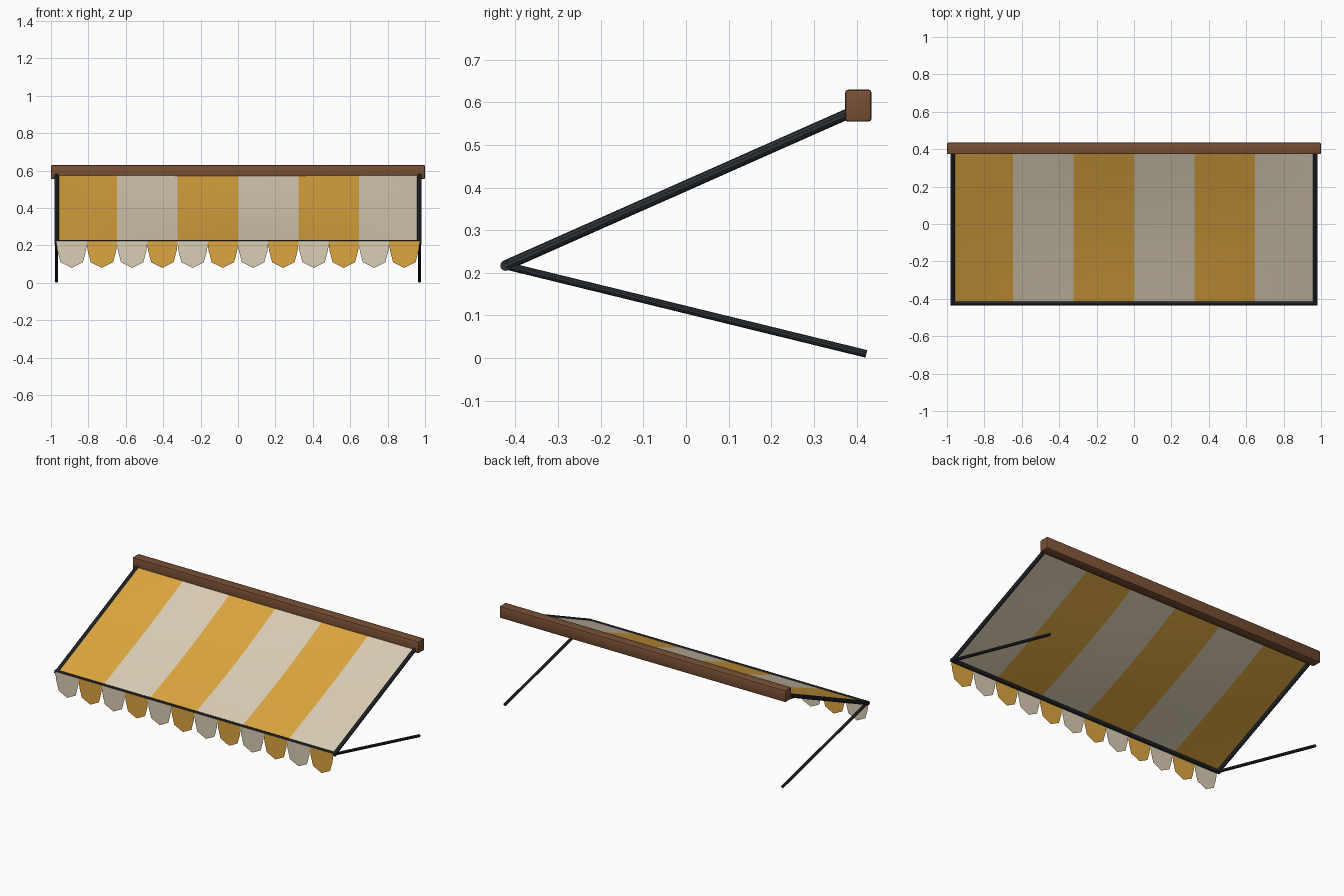
import bpy, bmesh, math
from mathutils import Vector

old = bpy.data.objects.get("Cube")
if old:
    bpy.data.objects.remove(old, do_unlink=True)


def material(name, rgb):
    m = bpy.data.materials.new(name)
    m.use_nodes = True
    m.diffuse_color = (*rgb, 1)
    bsdf = next(n for n in m.node_tree.nodes if n.type == 'BSDF_PRINCIPLED')
    bsdf.inputs["Base Color"].default_value = (*rgb, 1)
    return m


GOLD = material("gold_fabric", (0.72, 0.38, 0.05))
CREAM = material("cream_fabric", (0.70, 0.61, 0.46))
BROWN = material("brown_wood", (0.19, 0.08, 0.035))
DARK = material("dark_metal", (0.026, 0.031, 0.038))

HALF = 0.97                      # half width of the frame
FRONT_Y, FRONT_Z = -0.423, 0.217
BACK_Y, BACK_Z = 0.40, 0.582


def make_object(name, bm, mats, smooth=True):
    mesh = bpy.data.meshes.new(name)
    bm.to_mesh(mesh)
    bm.free()
    for m in mats:
        mesh.materials.append(m)
    ob = bpy.data.objects.new(name, mesh)
    bpy.context.collection.objects.link(ob)
    if smooth:
        bpy.ops.object.select_all(action='DESELECT')
        ob.select_set(True)
        bpy.context.view_layer.objects.active = ob
        bpy.ops.object.shade_smooth_by_angle(angle=math.radians(30))
    return ob


def tube(name, start, end, radius, sides=10):
    """Straight capped tube between two points."""
    a, b = Vector(start), Vector(end)
    bm = bmesh.new()
    bmesh.ops.create_cone(bm, cap_ends=True, segments=sides, radius1=radius,
                          radius2=radius, depth=(b - a).length)
    ob = make_object(name, bm, [DARK], smooth=False)
    ob.location = (a + b) / 2
    ob.rotation_euler = (b - a).to_track_quat('Z', 'Y').to_euler()
    return ob


# Wall box with softened edges
bm = bmesh.new()
bmesh.ops.create_cube(bm, size=1)
bmesh.ops.scale(bm, vec=(2.0, 0.062, 0.075), verts=bm.verts)
bmesh.ops.translate(bm, vec=(0, 0.404, 0.592), verts=bm.verts)
bmesh.ops.bevel(bm, geom=bm.edges[:], offset=0.007, segments=2, affect='EDGES', profile=0.5)
make_object("wall_box", bm, [BROWN])

# Metal frame
for side, s in (("left", 1), ("right", -1)):
    tube(side + "_roof_rail", (s * HALF, FRONT_Y, FRONT_Z), (s * HALF, BACK_Y, BACK_Z), 0.0125)
    tube(side + "_support_arm", (s * HALF, FRONT_Y, FRONT_Z), (s * HALF, 0.423, 0.01), 0.009)
tube("front_bar", (-HALF - 0.01, FRONT_Y, FRONT_Z), (HALF + 0.01, FRONT_Y, FRONT_Z), 0.0125)

# Gently sagging striped canopy
NX, NY, STRIPES = 36, 16, 6
bm = bmesh.new()
grid = []
for j in range(NY + 1):
    v = j / NY
    row = []
    for i in range(NX + 1):
        u = i / NX
        sag = 0.018 * math.sin(math.pi * u) * math.sin(math.pi * v)
        row.append(bm.verts.new((HALF * (2 * u - 1),
                                 FRONT_Y + v * (BACK_Y - FRONT_Y),
                                 FRONT_Z + 0.004 + v * (BACK_Z - FRONT_Z) - sag)))
    grid.append(row)
for j in range(NY):
    for i in range(NX):
        f = bm.faces.new((grid[j][i], grid[j][i + 1], grid[j + 1][i + 1], grid[j + 1][i]))
        f.material_index = i * STRIPES // NX % 2
make_object("canopy", bm, [GOLD, CREAM])

# Hanging scalloped valance
COUNT = 12
w = HALF / COUNT                 # half width of one scallop
outline = [(-1, 0.224), (-1, 0.205), (-0.94, 0.17), (-0.74, 0.11), (0, 0.08),
           (0.74, 0.11), (0.94, 0.17), (1, 0.205), (1, 0.224)]
bm = bmesh.new()
for k in range(COUNT):
    cx = -HALF + w * (2 * k + 1)
    f = bm.faces.new([bm.verts.new((cx + x * w, FRONT_Y - 0.0125, z)) for x, z in outline])
    f.material_index = k % 2
make_object("valance", bm, [CREAM, GOLD], smooth=False)
